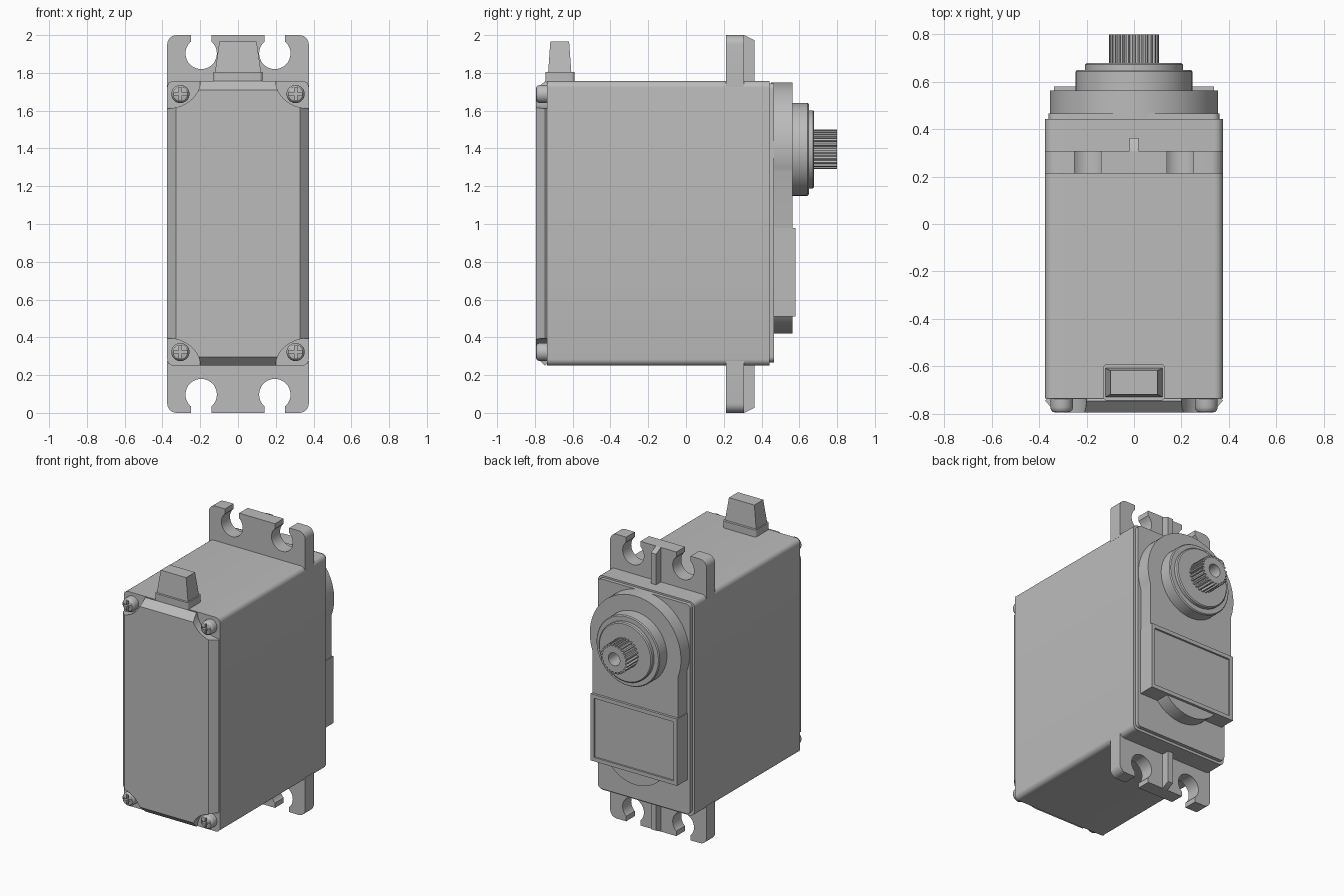
import bpy, bmesh, math
from mathutils import Vector

default = bpy.data.objects.get("Cube")
if default:
    bpy.data.objects.remove(default, do_unlink=True)

grey = bpy.data.materials.new("plain grey")
grey.use_nodes = True
COLOUR = (0.5, 0.5, 0.5, 1)
grey.diffuse_color = COLOUR
grey.node_tree.nodes["Principled BSDF"].inputs["Base Color"].default_value = COLOUR


def finish(name, bm):
    bmesh.ops.recalc_face_normals(bm, faces=bm.faces[:])
    mesh = bpy.data.meshes.new(name)
    bm.to_mesh(mesh)
    bm.free()
    mesh.materials.append(grey)
    obj = bpy.data.objects.new(name, mesh)
    bpy.context.collection.objects.link(obj)
    return obj


def prism(name, outline, a, b, axis="y"):
    """Extrude an outline: (x, z) along y, or (y, z) along x."""
    place = (lambda p, d: (p[0], d, p[1])) if axis == "y" else (lambda p, d: (d, p[0], p[1]))
    bm = bmesh.new()
    face = bm.faces.new([bm.verts.new(place(p, a)) for p in outline])
    moved = bmesh.ops.extrude_face_region(bm, geom=[face])["geom"]
    shift = Vector(place((0, 0), b - a))
    bmesh.ops.translate(bm, vec=shift, verts=[v for v in moved if isinstance(v, bmesh.types.BMVert)])
    return finish(name, bm)


def box(name, lo, hi, radius=0, axis=1, top=1.0):
    """Box with rounded edges along one axis and an optional taper to its top."""
    lo, hi = Vector(lo), Vector(hi)
    mid, size = (lo + hi) / 2, hi - lo
    bm = bmesh.new()
    bmesh.ops.create_cube(bm, size=1)
    for v in bm.verts:
        scale = top if v.co.z > 0 else 1
        v.co = (mid.x + v.co.x * size.x * scale, mid.y + v.co.y * size.y * scale, mid.z + v.co.z * size.z)
    if radius:
        def along(e):
            d = e.verts[1].co - e.verts[0].co
            return abs(d[axis]) > 0.99 * d.length
        bmesh.ops.bevel(bm, geom=[e for e in bm.edges if along(e)], offset=radius,
                        segments=6, profile=0.5, affect="EDGES")
    return finish(name, bm)


def lathe(name, profile, x, z, sides=64):
    """Solid of revolution about y; profile holds (radius, y) pairs."""
    bm = bmesh.new()
    rings = [[bm.verts.new((x + r * math.cos(math.tau * i / sides), y,
                            z + r * math.sin(math.tau * i / sides)))
              for i in range(sides)] for r, y in profile]
    for low, high in zip(rings, rings[1:]):
        for i in range(sides):
            j = (i + 1) % sides
            bm.faces.new((low[i], low[j], high[j], high[i]))
    bm.faces.new(rings[0])
    bm.faces.new(rings[-1])
    return finish(name, bm)


def cut(obj, *cutters):
    """Subtract the cutters and delete them."""
    for c in cutters:
        mod = obj.modifiers.new("cut", "BOOLEAN")
        mod.operation, mod.solver, mod.object = "DIFFERENCE", "EXACT", c
    graph = bpy.context.evaluated_depsgraph_get()
    mesh = bpy.data.meshes.new_from_object(obj.evaluated_get(graph))
    obj.modifiers.clear()
    obj.data = mesh
    for c in cutters:
        bpy.data.objects.remove(c, do_unlink=True)
    return obj


W, BOTTOM, TOP = 0.375, 0.25, 1.757
CORNERS = [(sx, sz) for sx in (-1, 1) for sz in (-1, 1)]
MID = (BOTTOM + TOP) / 2
HALF = (TOP - BOTTOM) / 2

# Main case and stepped rear lid
box("main_case", (-W, -0.735, BOTTOM), (W, 0.442, TOP), 0.035)
box("rear_lid", (-0.36, 0.43, 0.268), (0.36, 0.467, 1.745), 0.03)

# Front cover: chamfered slab with corner pockets
bm = bmesh.new()
bmesh.ops.create_cube(bm, size=1)
for v in bm.verts:
    inset = 0.047 if v.co.y < 0 else 0
    v.co = (math.copysign(W - inset, v.co.x), -0.795 if v.co.y < 0 else -0.746,
            MID + math.copysign(HALF - inset, v.co.z))
slab = bmesh.ops.extrude_face_region(bm, geom=[max(bm.faces, key=lambda f: f.calc_center_median().y)])
for v in slab["geom"]:
    if isinstance(v, bmesh.types.BMVert):
        v.co.y = -0.72
# The covered inner end is drawn in behind the rounded case edges
        v.co.x *= 0.95
        v.co.z = MID + (v.co.z - MID) * 0.97
cover = finish("front_cover", bm)
pockets = []
for sx, sz in CORNERS:
    arc = [(sx * (W - 0.175 * math.cos(math.tau * i / 64)),
            MID + sz * (HALF - 0.145 * math.sin(math.tau * i / 64))) for i in range(64)]
    pockets.append(prism("pocket_cutter", arc, -0.9, -0.737))
cut(cover, *pockets)

# Cross-slotted corner screws
for sx, sz in CORNERS:
    x, z = sx * 0.305, 1.005 + sz * 0.683
    side = "left" if sx > 0 else "right"
    screw = lathe(f"{'upper' if sz > 0 else 'lower'}_{side}_screw",
                  [(0.048, -0.72), (0.048, -0.772), (0.045, -0.784), (0.038, -0.792), (0.028, -0.795)], x, z, 32)
    cut(screw, box("slot_cutter", (x - 0.034, -0.9, z - 0.007), (x + 0.034, -0.775, z + 0.007)),
        box("slot_cutter", (x - 0.007, -0.9, z - 0.034), (x + 0.007, -0.775, z + 0.034)))

# Mounting flanges with open screw holes and a centre rib
for s, label in ((1, "upper"), (-1, "lower")):
    outline = [(-W, 1 + s * 0.725), (W, 1 + s * 0.725)]
    for sx in (1, -1):
        angles = range(0, 91, 15) if sx > 0 else range(90, -1, -15)
        outline += [(sx * (W - 0.05 + 0.05 * math.cos(math.radians(a))),
                     1 + s * (0.95 + 0.05 * math.sin(math.radians(a)))) for a in angles]
    flange = prism(f"{label}_flange", outline, 0.212, 0.308)
    cutters = []
    for sx in (-1, 1):
        x, z = sx * 0.195, 1 + s * 0.903
        cutters.append(lathe("hole_cutter", [(0.083, 0.1), (0.083, 0.4)], x, z, 48))
        ends = sorted((z, 1 + s * 1.1))
        cutters.append(box("gap_cutter", (x - 0.055, 0.1, ends[0]), (x + 0.055, 0.4, ends[1])))
    cut(flange, *cutters)
    rib = [(0.29, 0.7), (0.362, 0.7), (0.362, 0.973), (0.308, 1), (0.29, 1)]
    prism(f"{label}_rib", [(y, 1 + s * h) for y, h in rib], -0.02, 0.02, "x")

# Gear housing on the back, rounded around the output shaft
AXIS = 1.395
housing = [(0.355 * math.cos(math.radians(a)), AXIS + 0.355 * math.sin(math.radians(a)))
           for a in range(-20, 201, 4)]
prism("gear_housing", housing + [(-0.334, 0.53), (0.334, 0.53)], 0.45, 0.563)
lathe("lower_bulge", [(0.26, 0.45), (0.26, 0.563)], 0, 0.68)

# Framed label panel
panel = box("label_panel", (-0.337, 0.45, 0.51), (0.337, 0.58, 0.98))
cut(panel, box("recess_cutter", (-0.31, 0.567, 0.537), (0.31, 0.7, 0.953)))

# Stepped bearing collar
lathe("bearing_collar", [(0.246, 0.55), (0.246, 0.643), (0.24, 0.65), (0.207, 0.65),
                         (0.207, 0.672), (0.2, 0.678)], 0, AXIS, 80)

# Toothed output shaft with a screw hole
TEETH = 24
spline = []
for i in range(TEETH):
    for offset, r in ((-0.3, 0.09), (-0.18, 0.105), (0.18, 0.105), (0.3, 0.09)):
        a = math.tau * (i + offset) / TEETH
        spline.append((r * math.cos(a), AXIS + r * math.sin(a)))
shaft = prism("output_shaft", spline, 0.66, 0.8)
cut(shaft, lathe("bore_cutter", [(0.045, 0.69), (0.045, 0.9)], 0, AXIS, 32))

# Cable grommet on top
box("grommet_base", (-0.13, -0.745, 1.74), (0.13, -0.59, 1.806), 0.018, 2)
box("grommet_boot", (-0.122, -0.73, 1.8), (0.122, -0.607, 1.965), top=0.81)

# Smooth the round parts, keep the edges crisp
bpy.ops.object.select_all(action="DESELECT")
for obj in bpy.context.collection.objects:
    if obj.type == "MESH" and grey.name in obj.data.materials:
        obj.select_set(True)
        bpy.context.view_layer.objects.active = obj
bpy.ops.object.shade_smooth_by_angle(angle=math.radians(28))
